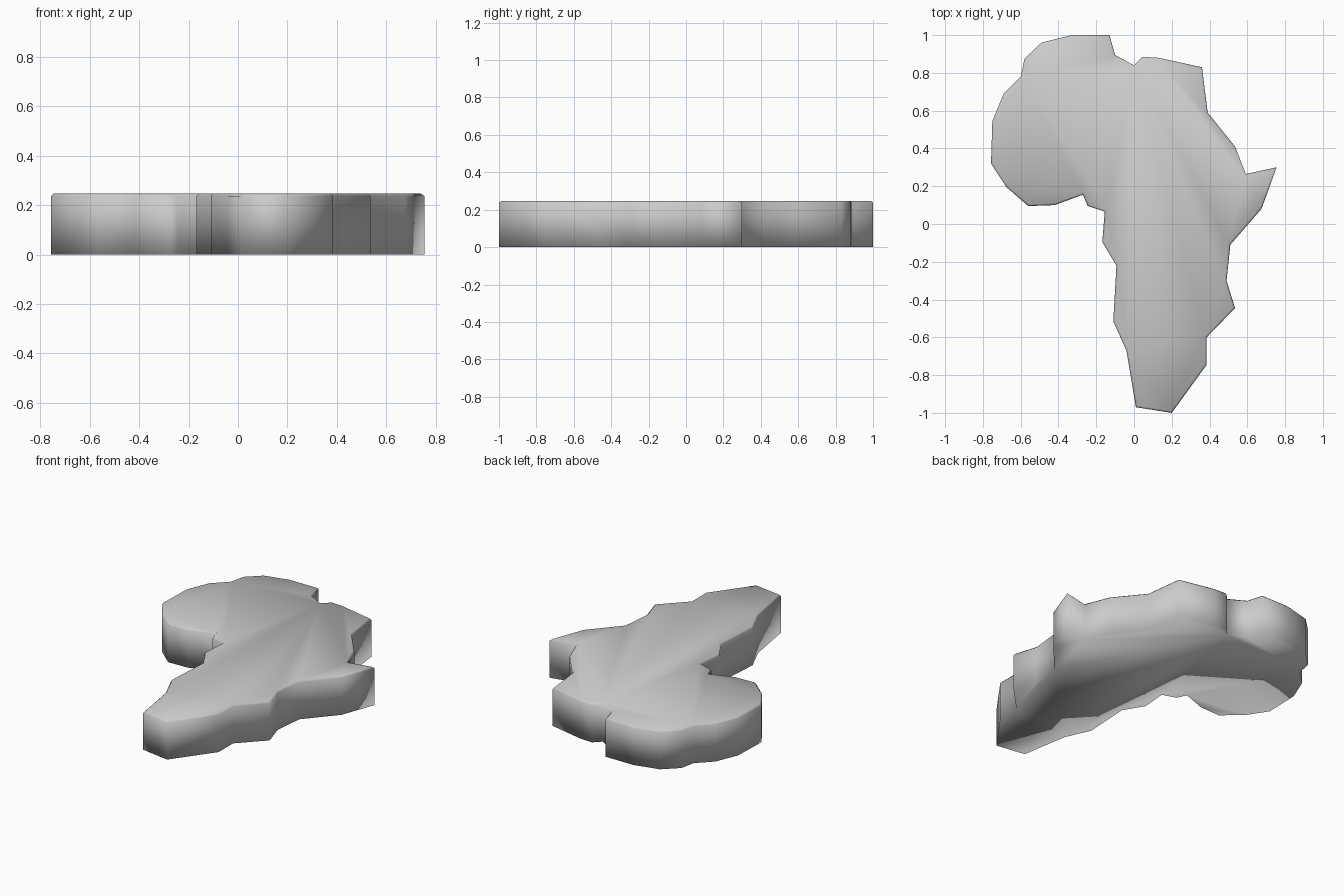
import bpy, bmesh

if "Cube" in bpy.data.objects:
    bpy.data.objects.remove(bpy.data.objects["Cube"])

HEIGHT = 0.246
BEVEL = 0.01

# Coastline outline seen from above, clockwise from the north
OUTLINE = [
    (-0.33, 1.0), (-0.13, 1.0), (-0.10, 0.895), (0.0, 0.84), (0.045, 0.885),
    (0.13, 0.88), (0.36, 0.83), (0.39, 0.59), (0.535, 0.41), (0.592, 0.265),
    (0.755, 0.30), (0.675, 0.08), (0.51, -0.11), (0.49, -0.30), (0.535, -0.445),
    (0.385, -0.60), (0.385, -0.745), (0.20, -1.0), (0.01, -0.97), (-0.04, -0.67),
    (-0.11, -0.515), (-0.093, -0.22), (-0.168, -0.095), (-0.155, 0.065),
    (-0.245, 0.095), (-0.27, 0.155), (-0.42, 0.10), (-0.56, 0.095),
    (-0.675, 0.195), (-0.757, 0.32), (-0.75, 0.545), (-0.69, 0.69),
    (-0.60, 0.78), (-0.58, 0.875), (-0.49, 0.96),
]

bm = bmesh.new()

# Flat base, facing down
base = bm.faces.new([bm.verts.new((x, y, 0)) for x, y in OUTLINE])

# Straight walls and top
ext = bmesh.ops.extrude_face_region(bm, geom=[base], use_keep_orig=True)
top = next(g for g in ext["geom"] if isinstance(g, bmesh.types.BMFace))
for v in top.verts:
    v.co.z = HEIGHT - BEVEL
bmesh.ops.recalc_face_normals(bm, faces=bm.faces[:])

# Thin chamfer round the top rim
bmesh.ops.inset_region(bm, faces=[top], thickness=BEVEL, use_even_offset=True)
for v in top.verts:
    v.co.z = HEIGHT

# Smooth shading all over
for f in bm.faces:
    f.smooth = True

mesh = bpy.data.meshes.new("continent_slab")
bm.to_mesh(mesh)
bm.free()
slab = bpy.data.objects.new("continent_slab", mesh)
bpy.context.collection.objects.link(slab)
